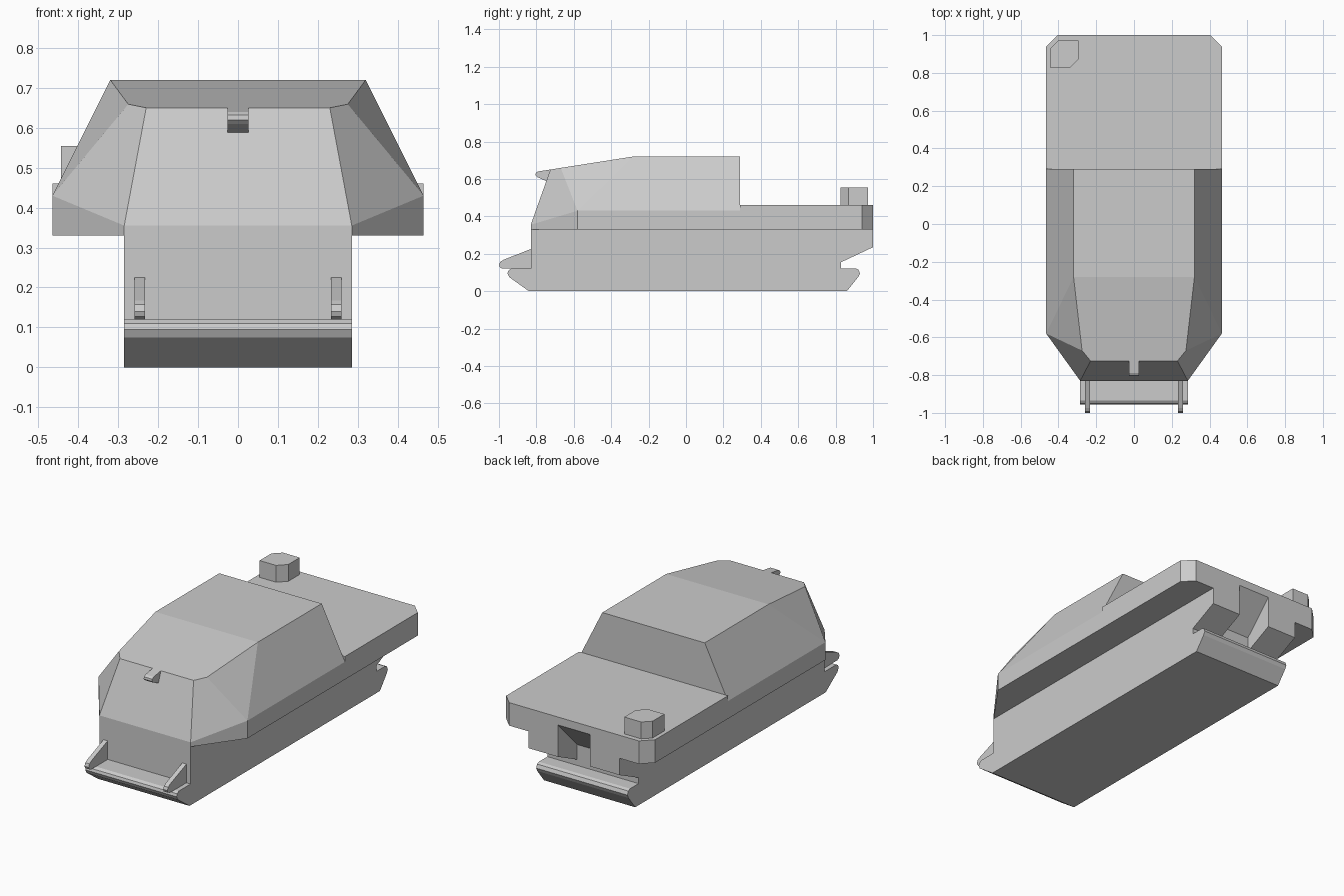
import bpy, bmesh
from math import radians

if "Cube" in bpy.data.objects:
    bpy.data.objects.remove(bpy.data.objects["Cube"])


def finish(name, bm):
    bmesh.ops.recalc_face_normals(bm, faces=bm.faces[:])
    me = bpy.data.meshes.new(name)
    bm.to_mesh(me)
    bm.free()
    ob = bpy.data.objects.new(name, me)
    bpy.context.collection.objects.link(ob)
    return ob


def extrude(name, points, vec):
    """Solid prism: closed polygon of 3D points pushed along vec."""
    bm = bmesh.new()
    face = bm.faces.new([bm.verts.new(p) for p in points])
    new = bmesh.ops.extrude_face_region(bm, geom=[face], use_keep_orig=True)
    moved = [g for g in new["geom"] if isinstance(g, bmesh.types.BMVert)]
    bmesh.ops.translate(bm, verts=moved, vec=vec)
    return finish(name, bm)


def side_prism(name, profile, x0, x1):
    return extrude(name, [(x0, y, z) for y, z in profile], (x1 - x0, 0, 0))


def plan_prism(name, outline, z0, z1):
    return extrude(name, [(x, y, z0) for x, y in outline], (0, 0, z1 - z0))


# Lower hull with rounded front and rear bumper lips
hull = side_prism("lower_hull", [
    (-.83, .33), (-.83, .12), (-.935, .12), (-.95, .11), (-.955, .095),
    (-.945, .075), (-.84, 0), (.86, 0), (.92, .075), (.93, .095),
    (.922, .115), (.905, .122), (.83, .122), (.83, .155), (1, .235), (1, .33)],
    -.285, .285)

# Rear deck with clipped corners
deck = plan_prism("rear_deck", [
    (-.465, .29), (.465, .29), (.465, .94), (.405, 1), (-.405, 1), (-.465, .94)],
    .33, .46)

# Wedge recess in the middle of the tail
cutter = side_prism("recess_cutter", [
    (1.02, .436), (.83, .24), (.83, .13), (1.02, .13)], -.10, .10)
cutter.hide_render = True
for ob in (hull, deck):
    mod = ob.modifiers.new("recess", 'BOOLEAN')
    mod.operation = 'DIFFERENCE'
    mod.solver = 'EXACT'
    mod.object = cutter
    bpy.context.view_layer.objects.active = ob
    bpy.ops.object.modifier_apply(modifier=mod.name)
bpy.data.objects.remove(cutter)

# Faceted cabin: mirrored corner points wrapped in a convex shell
corners = [(.465, .29, .33), (.465, -.58, .33), (.285, -.83, .33),
           (.465, .29, .43), (.465, -.58, .43), (.285, -.83, .355),
           (.23, -.725, .65), (.275, -.67, .659),
           (.32, -.28, .72), (.32, .29, .72)]
bm = bmesh.new()
for s in (1, -1):
    for x, y, z in corners:
        bm.verts.new((s * x, y, z))
bmesh.ops.convex_hull(bm, input=bm.verts[:])
bmesh.ops.dissolve_limit(bm, angle_limit=radians(1.5),
                         verts=bm.verts[:], edges=bm.edges[:])
finish("cabin", bm)

# Roof lip over the front window
side_prism("roof_lip", [
    (-.70, .653), (-.725, .65), (-.79, .64), (-.803, .632), (-.805, .62),
    (-.795, .61), (-.745, .587), (-.70, .587)], -.026, .026)

# Pair of rounded brackets on the front bumper
for s, side in ((1, "right"), (-1, "left")):
    side_prism("front_bracket_" + side, [
        (-.82, .228), (-.83, .225), (-.975, .168), (-.993, .157), (-1, .14),
        (-.995, .127), (-.98, .12), (-.82, .12)], s * .233, s * .259)

# Clipped box on the rear deck corner
plan_prism("deck_box", [
    (-.443, .825), (-.34, .825), (-.295, .87), (-.295, .972),
    (-.40, .972), (-.443, .93)], .455, .555)
